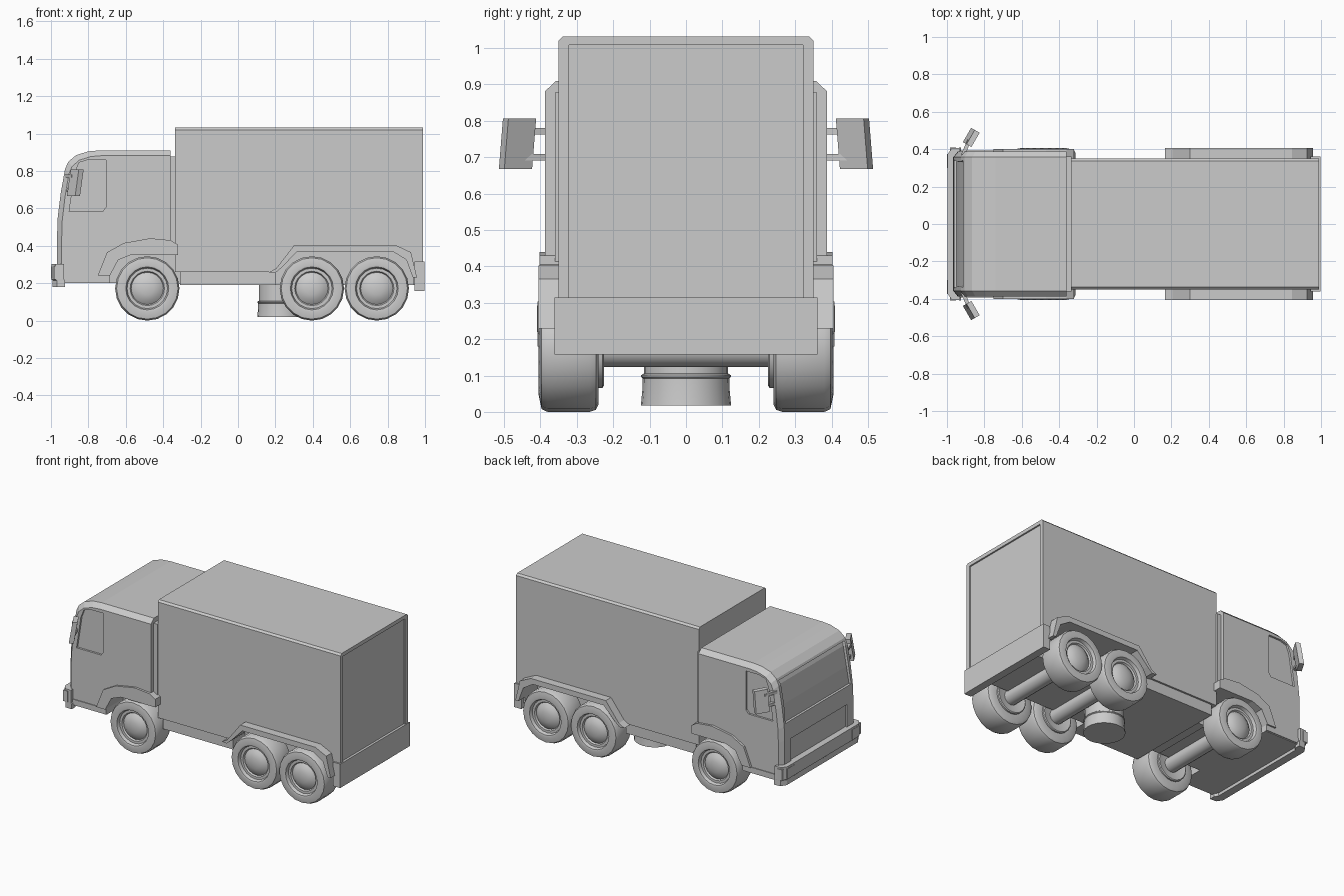
import bpy, bmesh, math
from mathutils import Matrix

if "Cube" in bpy.data.objects:
    bpy.data.objects.remove(bpy.data.objects["Cube"])


def finish(name, bm, mirror=False, smooth=None, loc=(0, 0, 0)):
    bmesh.ops.recalc_face_normals(bm, faces=bm.faces[:])
    me = bpy.data.meshes.new(name)
    bm.to_mesh(me)
    bm.free()
    ob = bpy.data.objects.new(name, me)
    ob.location = loc
    bpy.context.collection.objects.link(ob)
    if mirror:
        m = ob.modifiers.new("mirror", 'MIRROR')
        m.use_axis = (False, True, False)
    if smooth:
        bpy.ops.object.select_all(action='DESELECT')
        ob.select_set(True)
        bpy.context.view_layer.objects.active = ob
        bpy.ops.object.shade_smooth_by_angle(angle=math.radians(smooth))
    return ob


def loft(rings, closed_ends=True):
    """Skin a list of equal-length closed rings of 3D points."""
    bm = bmesh.new()
    vs = [[bm.verts.new(p) for p in r] for r in rings]
    n = len(rings[0])
    for a, b in zip(vs, vs[1:]):
        for i in range(n):
            bm.faces.new((a[i], a[(i + 1) % n], b[(i + 1) % n], b[i]))
    if closed_ends:
        bm.faces.new(vs[0])
        bm.faces.new(vs[-1])
    return bm


def prism(name, pts, y0, y1, mirror=True):
    """Side profile (x, z) extruded across y."""
    return finish(name, loft([[(x, y, z) for x, z in pts] for y in (y0, y1)]), mirror)


def box(name, x0, x1, y0, y1, z0, z1, mirror=False):
    return prism(name, [(x0, z0), (x1, z0), (x1, z1), (x0, z1)], y0, y1, mirror)


def lathe(name, prof, sides, axis='Z', loc=(0, 0, 0), mirror=False, smooth=35):
    """Profile (radius, height) turned round an axis."""
    rings = [[(r * math.cos(2 * math.pi * i / sides), r * math.sin(2 * math.pi * i / sides), h)
              for i in range(sides)] for r, h in prof]
    bm = loft(rings)
    bmesh.ops.remove_doubles(bm, verts=bm.verts[:], dist=0.0005)
    if axis == 'Y':
        bm.transform(Matrix.Rotation(math.radians(-90), 4, 'X'))
    return finish(name, bm, mirror, smooth, loc)


def cut(target, *cutters):
    for c in cutters:
        m = target.modifiers.new("cut", 'BOOLEAN')
        m.operation = 'DIFFERENCE'
        m.object = c
        c.hide_render = True
        c.display_type = 'WIRE'


# Cab shell: side profile with chamfered flanks and an inset windscreen
prof = [(-0.955, 0.2), (-0.967, 0.29), (-0.967, 0.46), (-0.964, 0.55), (-0.948, 0.68),
        (-0.925, 0.81), (-0.907, 0.85), (-0.865, 0.885), (-0.80, 0.905), (-0.74, 0.91),
        (-0.362, 0.91), (-0.362, 0.2)]
side = [(-0.66 + (x + 0.66) * (0.92 if x < -0.66 else 1), 0.2 + (z - 0.2) * 0.96) for x, z in prof]
bm = loft([[(x, y, z) for x, z in p] for p, y in
           ((side, -0.387), (prof, -0.357), (prof, 0.357), (side, 0.387))])
bmesh.ops.recalc_face_normals(bm, faces=bm.faces[:])
screen = [f for f in bm.faces if len(f.verts) == 4 and abs(f.calc_center_median().y) < 0.1
          and f.calc_center_median().x < -0.9 and 0.56 < f.calc_center_median().z < 0.85]
bmesh.ops.inset_region(bm, faces=screen, thickness=0.022, depth=0)
bmesh.ops.inset_region(bm, faces=screen, thickness=0.004, depth=-0.014)
cab = finish("cab", bm)

# Cutters for side windows, front panel and wheel wells
window = prism("window_cutter", [(-0.903, 0.582), (-0.725, 0.582), (-0.707, 0.605), (-0.707, 0.86),
                                 (-0.80, 0.86), (-0.85, 0.845), (-0.872, 0.79)], 0.374, 0.45)
panel = box("front_panel_cutter", -1.05, -0.956, -0.29, 0.29, 0.30, 0.45)
front_arch_in = [(-0.685, 0.24), (-0.64, 0.325), (-0.57, 0.352), (-0.32, 0.352)]
front_arch_out = [(-0.75, 0.24), (-0.70, 0.365), (-0.61, 0.415), (-0.47, 0.44), (-0.362, 0.43), (-0.32, 0.405)]
front_well = prism("front_well_cutter", [(-0.685, 0.1)] + front_arch_in + [(-0.32, 0.1)], 0.215, 0.45)
rear_arch_in = [(0.20, 0.255), (0.235, 0.285), (0.315, 0.368), (0.83, 0.368), (0.90, 0.325), (0.935, 0.23)]
rear_arch_out = [(0.165, 0.258), (0.205, 0.28), (0.30, 0.403), (0.845, 0.403), (0.925, 0.365), (0.957, 0.23)]
rear_well = prism("rear_well_cutter", [(0.20, 0.1)] + rear_arch_in + [(0.935, 0.1)], 0.215, 0.45)
door = box("rear_door_cutter", 0.98, 1.1, -0.322, 0.322, 0.2, 1.008)
cut(cab, window, panel, front_well)

# Recessed panel between cab and cargo box
back_panel = box("cab_back_panel", -0.37, -0.335, -0.36, 0.36, 0.26, 0.878)
cut(back_panel, front_well)

# Cargo box with chamfered roof edges
h = [(-0.35, 0.26), (0.35, 0.26), (0.35, 1.02), (0.338, 1.032), (-0.338, 1.032), (-0.35, 1.02)]
cargo = finish("cargo_box", loft([[(x, y, z) for y, z in h] for x in (-0.338, 0.99)]))
cut(cargo, door, rear_well)

# Chassis
chassis = box("chassis", -0.31, 0.95, -0.338, 0.338, 0.19, 0.27)
cut(chassis, rear_well)
box("chassis_link", -0.37, -0.30, -0.21, 0.21, 0.195, 0.265)
box("rear_bumper", 0.945, 0.996, -0.361, 0.361, 0.158, 0.315)

# Fenders over the wheels
prism("front_fender", front_arch_out + front_arch_in[::-1], 0.34, 0.402)
prism("rear_fender", rear_arch_out + rear_arch_in[::-1], 0.33, 0.405)

# Front bumper wrapping the corners, with lamps and side sills
plan = [(-0.93, 0.408), (-0.975, 0.405), (-0.998, 0.37), (-0.998, -0.37), (-0.975, -0.405),
        (-0.93, -0.408), (-0.93, -0.37), (-0.945, -0.35), (-0.945, 0.35), (-0.93, 0.37)]
finish("front_bumper", loft([[(x + d, y, z) for x, y in plan] for z, d in
                             ((0.18, 0.006), (0.215, 0.006), (0.22, 0), (0.303, 0))]))
box("headlamp", -1.0, -0.955, 0.30, 0.375, 0.225, 0.29, True)
box("corner_lamp", -0.985, -0.952, 0.37, 0.41, 0.22, 0.292, True)
box("side_sill", -0.94, -0.685, 0.36, 0.392, 0.205, 0.24, True)

# Wheels and axles
tyre = [(0.04, 0.24), (0.10, 0.226), (0.106, 0.23), (0.106, 0.24), (0.15, 0.24), (0.166, 0.248),
        (0.172, 0.265), (0.172, 0.38), (0.164, 0.397), (0.125, 0.405), (0.115, 0.402), (0.108, 0.382),
        (0.092, 0.382), (0.086, 0.372), (0.065, 0.388), (0.035, 0.397), (0, 0.40)]
for label, x in (("front", -0.485), ("middle", 0.395), ("rear", 0.742)):
    lathe(label + "_wheel", tyre, 20, 'Y', (x, 0, 0.172), True)
    lathe(label + "_axle", [(0.048, -0.25), (0.048, 0.25)], 16, 'Y', (x, 0, 0.172))

# Round tank under the floor
lathe("tank", [(0.124, 0.018), (0.12, 0.06), (0.119, 0.092), (0.123, 0.096), (0.123, 0.101),
               (0.116, 0.106), (0.116, 0.2)], 24, loc=(0.227, 0, 0))

# Wing mirrors: slanted head on two arms
bm = bmesh.new()
bmesh.ops.create_cube(bm, size=1)
bmesh.ops.scale(bm, vec=(0.03, 0.088, 0.14), verts=bm.verts[:])
bm.transform(Matrix.Rotation(math.radians(-30), 4, 'Z'))
for v in bm.verts:
    v.co.x, v.co.y = v.co.x + v.co.z * 0.14, v.co.y - v.co.z * 0.08
bm.transform(Matrix.Translation((-0.87, 0.463, 0.737)))
finish("wing_mirror", bm, True)
for z in (0.70, 0.772):
    arm = [(-0.925, 0.37), (-0.902, 0.37), (-0.872, 0.445), (-0.89, 0.452)]
    finish("mirror_arm", loft([[(x, y, z + d) for x, y in arm] for d in (-0.009, 0.009)]), True)
